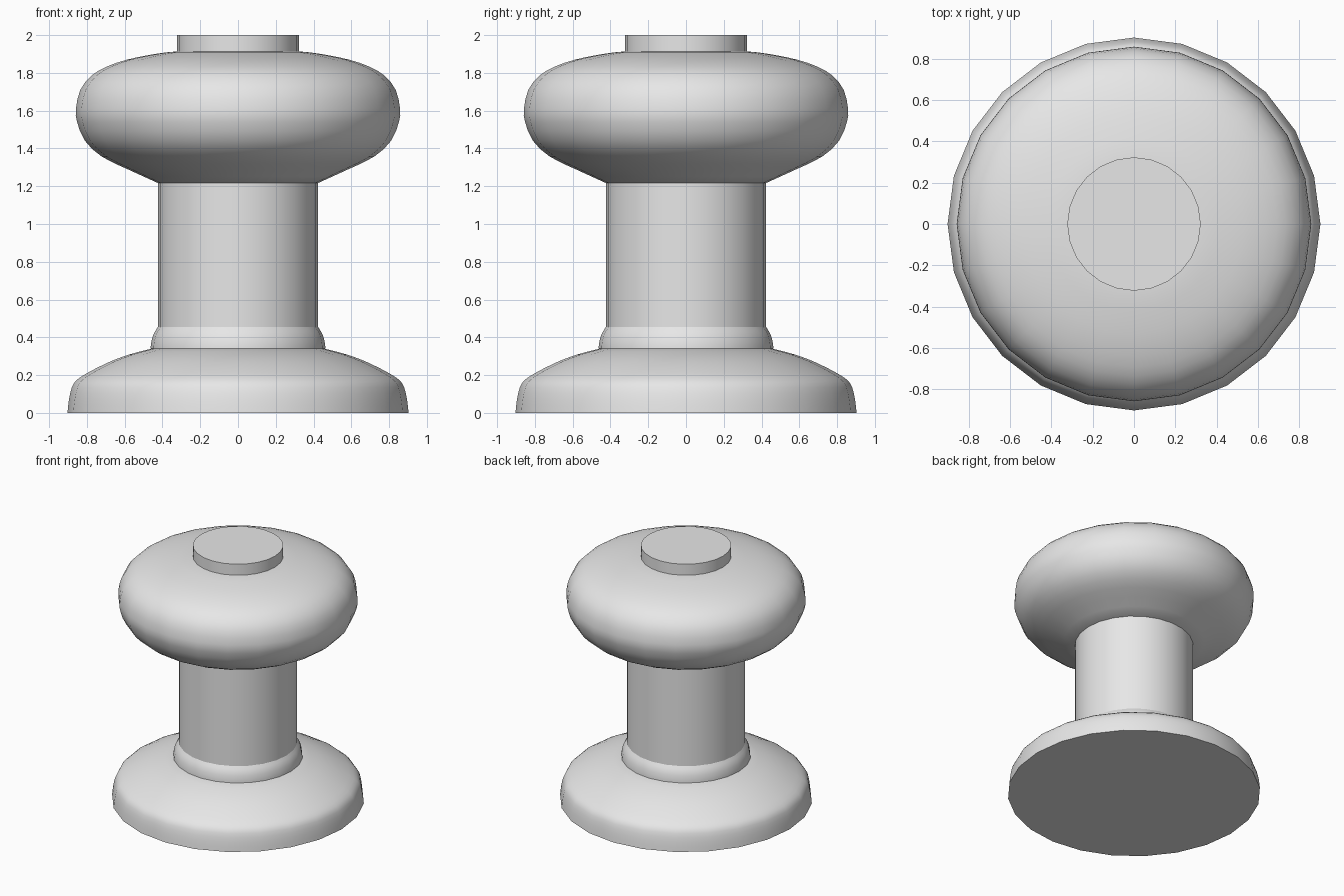
import bpy
import bmesh
import math
from mathutils import Vector

cube = bpy.data.objects.get("Cube")
if cube:
    bpy.data.objects.remove(cube, do_unlink=True)

SIDES = 24

grey = bpy.data.materials.new("plain grey")
grey.use_nodes = True
grey.diffuse_color = (0.8, 0.8, 0.8, 1)
grey.node_tree.nodes["Principled BSDF"].inputs["Base Color"].default_value = (0.8, 0.8, 0.8, 1)


def rounded(points, steps=2):
    """Smooth curve through the profile points."""
    p = [Vector(q) for q in points]
    p = [2 * p[0] - p[1]] + p + [2 * p[-1] - p[-2]]
    out = []
    for a, b, c, d in zip(p, p[1:], p[2:], p[3:]):
        for i in range(steps):
            t = i / steps
            out.append(0.5 * (2 * b + (c - a) * t + (2 * a - 5 * b + 4 * c - d) * t**2
                              + (3 * b - a - 3 * c + d) * t**3))
    return out + [p[-2]]


def turned(name, profile, bottom=False, top=False):
    """Revolve (radius, height) points, listed upwards, around z."""
    bm = bmesh.new()
    rings = []
    for r, z in profile:
        angles = [math.tau * i / SIDES for i in range(SIDES)]
        rings.append([bm.verts.new((r * math.cos(a), r * math.sin(a), z)) for a in angles])
    for low, high in zip(rings, rings[1:]):
        for i in range(SIDES):
            j = (i + 1) % SIDES
            bm.faces.new((low[i], low[j], high[j], high[i]))
    if bottom:
        bm.faces.new(rings[0][::-1])
    if top:
        bm.faces.new(rings[-1])
    mesh = bpy.data.meshes.new(name)
    bm.to_mesh(mesh)
    bm.free()
    mesh.materials.append(grey)
    obj = bpy.data.objects.new(name, mesh)
    bpy.context.collection.objects.link(obj)
    bpy.ops.object.select_all(action='DESELECT')
    obj.select_set(True)
    bpy.context.view_layer.objects.active = obj
    bpy.ops.object.shade_smooth_by_angle(angle=math.radians(35))
    return obj


# Domed foot
turned("base", rounded([(0.903, 0), (0.895, 0.07), (0.88, 0.135), (0.855, 0.173),
                        (0.80, 0.21), (0.69, 0.266), (0.58, 0.308), (0.46, 0.34)]),
       bottom=True, top=True)

# Small rounded ring at the foot of the column
turned("collar", rounded([(0.463, 0.34), (0.46, 0.37), (0.448, 0.415), (0.424, 0.455)]), top=True)

# Straight column
turned("column", [(0.424, 0.455), (0.424, 1.217)])

# Cushion-shaped head
turned("head", rounded([(0.424, 1.217), (0.58, 1.288), (0.72, 1.356), (0.81, 1.44), (0.852, 1.54),
                        (0.858, 1.61), (0.835, 1.71), (0.775, 1.786), (0.694, 1.834),
                        (0.588, 1.87), (0.48, 1.893), (0.36, 1.911), (0.26, 1.915)]),
       bottom=True, top=True)

# Flat disc on top
turned("top_cap", [(0.323, 1.9), (0.323, 2.0)], top=True)
